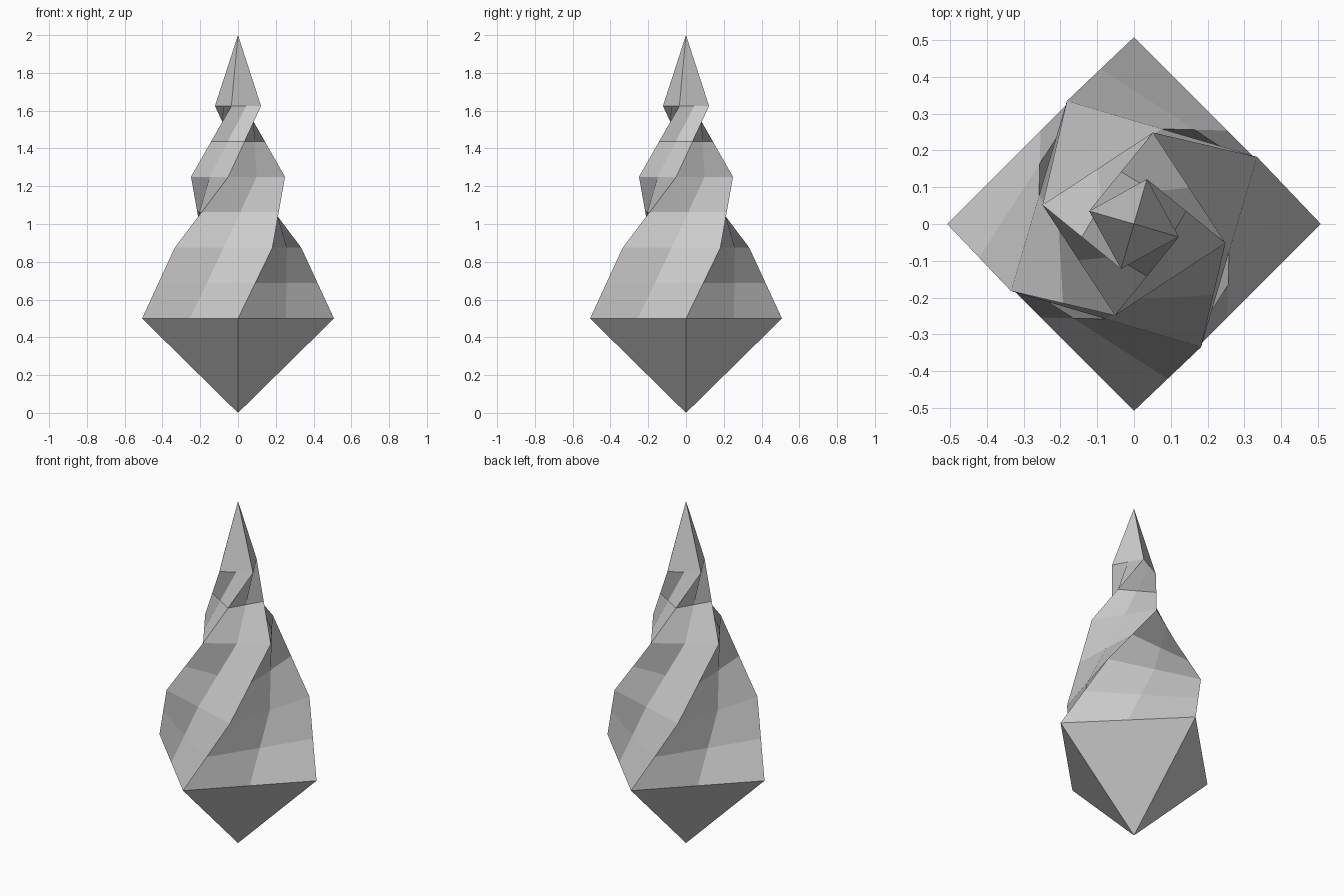
import bpy, bmesh
from math import sin, cos, pi, radians

cube = bpy.data.objects.get("Cube")
if cube:
    bpy.data.objects.remove(cube, do_unlink=True)

# Single grey stone colour
GREY = (0.6, 0.6, 0.6, 1.0)
stone = bpy.data.materials.new("grey_stone")
stone.use_nodes = True
stone.diffuse_color = GREY
stone.node_tree.nodes["Principled BSDF"].inputs["Base Color"].default_value = GREY

BASE_Z, TOP_Z, RADIUS, SIDES = 0.5, 2.0, 0.508, 4
TWISTS = (0, 28.6, 78.3, 163.9)   # degrees, growing faster towards the tip


def square_ring(bm, z, radius, twist):
    return [bm.verts.new((radius * cos(a), radius * sin(a), z))
            for a in (radians(twist) + 2 * pi * i / SIDES for i in range(SIDES))]


# Square rings that taper evenly while they twist
bm = bmesh.new()
rings = []
for i, twist in enumerate(TWISTS):
    t = i / len(TWISTS)
    rings.append(square_ring(bm, BASE_Z + (TOP_Z - BASE_Z) * t, RADIUS * (1 - t), twist))

# Point below, twisted walls, point above
bottom = bm.verts.new((0, 0, 0))
tip = bm.verts.new((0, 0, TOP_Z))
for i in range(SIDES):
    j = (i + 1) % SIDES
    bm.faces.new((rings[0][j], rings[0][i], bottom))
    for low, high in zip(rings, rings[1:]):
        bm.faces.new((low[i], low[j], high[j], high[i]))
    bm.faces.new((rings[-1][i], rings[-1][j], tip))

mesh = bpy.data.meshes.new("twisted_spike")
bm.to_mesh(mesh)
bm.free()
mesh.materials.append(stone)
spike = bpy.data.objects.new("twisted_spike", mesh)
bpy.context.collection.objects.link(spike)

# Split each wall panel into four flat facets
facets = spike.modifiers.new("facets", 'SUBSURF')
facets.subdivision_type = 'SIMPLE'
facets.levels = facets.render_levels = 1
